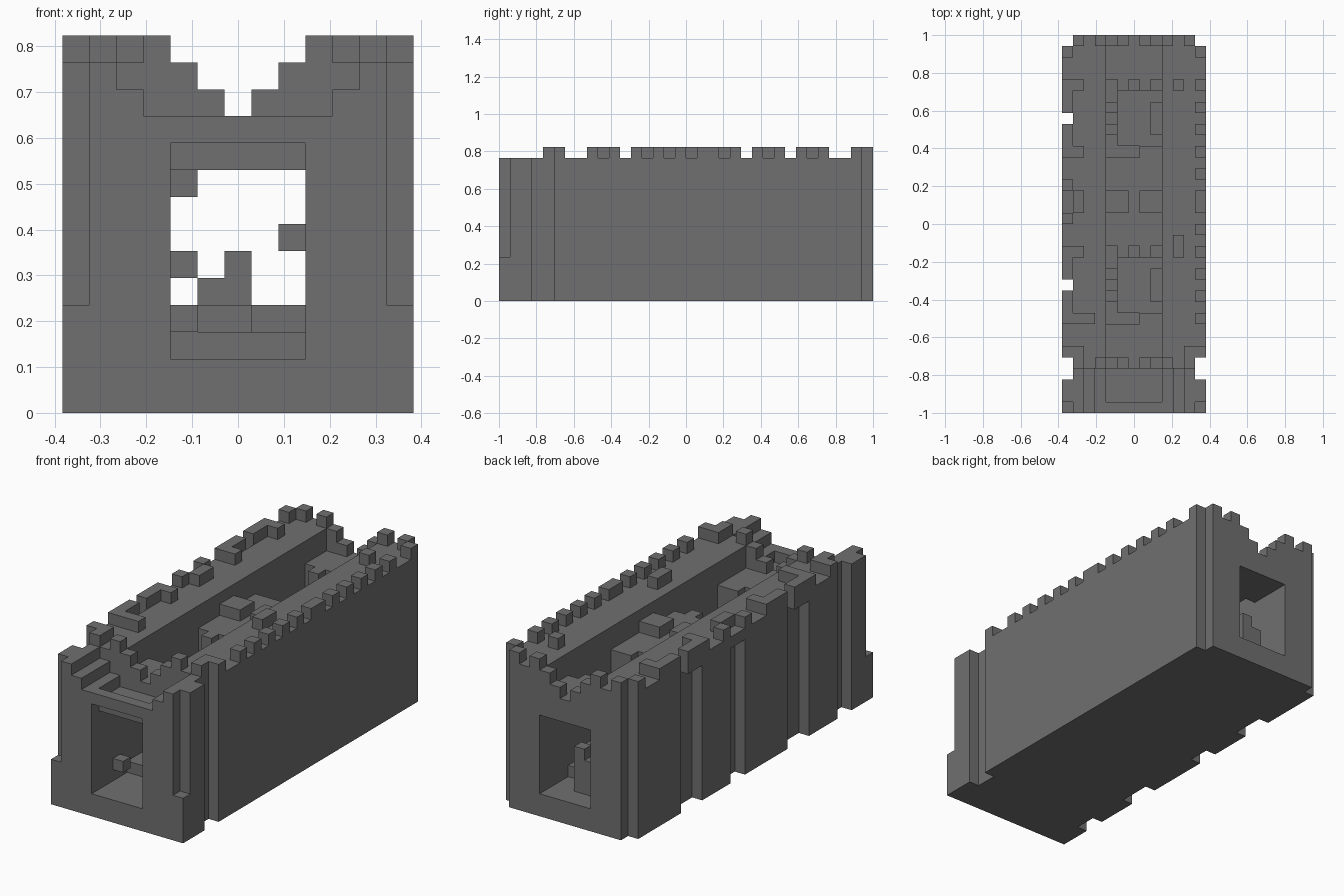
import bpy, bmesh
from mathutils import Vector

old = bpy.data.objects.get("Cube")
if old:
    bpy.data.objects.remove(old, do_unlink=True)

U = 2 / 34                 # one block
NX, NY = 13, 34            # blocks across and along
PERIOD = 15                # the bays repeat along the length

stone = bpy.data.materials.new("grey stone")
stone.use_nodes = True
grey = (0.16, 0.16, 0.16, 1)
stone.diffuse_color = grey
stone.node_tree.nodes["Principled BSDF"].inputs["Base Color"].default_value = grey


def box(i0, i1, j0, j1, k0, k1):
    """Block cells in a half-open range, kept inside the plan."""
    return {(i, j, k) for i in range(i0, i1)
            for j in range(max(j0, 0), min(j1, NY)) for k in range(k0, k1)}


def mirror(cells):
    return cells | {(NX - 1 - i, j, k) for i, j, k in cells}


def bays(cells):
    """Repeat cells in the second bay."""
    return cells | {(i, j + PERIOD, k) for i, j, k in cells if j + PERIOD < NY}


parts = {}

# Floor with raised paving
parts["floor"] = box(1, 12, 0, NY, 0, 2) | box(4, 9, 5, 30, 2, 3)
parts["paving"] = bays(box(5, 9, 9, 14, 3, 4)) | box(4, 9, 15, 22, 3, 4)

# Long side walls with corner and flank recesses
side = mirror(box(0, 4, 0, NY, 0, 13))
side -= mirror(box(0, 1, 0, 1, 4, 13))        # front corner above its plinth
side -= mirror(box(0, 1, 3, 5, 0, 14))        # grooves behind the front towers
side -= mirror(box(0, 1, 33, 34, 0, 14))      # rear corners
side -= mirror(box(2, 3, 0, 4, 12, 13) | box(3, 4, 0, 4, 11, 13))
side -= bays(box(0, 1, 9, 11, 0, 12) | box(0, 1, 11, 12, 0, 13))
side -= box(0, 1, 18, 20, 0, 12)
parts["side_walls"] = side

# End walls with their window openings
parts["front_wall"] = box(4, 9, 0, 1, 0, 2) | box(4, 9, 0, 1, 10, 11)
parts["back_wall"] = box(4, 9, 33, 34, 0, 2) | box(4, 9, 33, 34, 9, 11)

# Broken roof over the hall
roof = box(4, 9, 1, 4, 9, 10) | box(4, 9, 4, 8, 9, 11)
roof |= box(4, 9, 15, 23, 9, 11) | box(4, 9, 30, 33, 9, 11)
roof |= bays(box(7, 9, 8, 9, 9, 11) | box(5, 6, 14, 15, 9, 11) | box(7, 8, 14, 15, 9, 11))
parts["roof"] = roof

# Broken ribs stepping down to the middle
ribs = set()
for j in (4, 33):
    ribs |= box(3, 4, j, j + 1, 13, 14) | box(4, 5, j, j + 1, 11, 13) | box(5, 6, j, j + 1, 11, 12)
ribs |= box(4, 6, 18, 20, 11, 12)
parts["ribs"] = mirror(ribs)

# Regular teeth on the +x wall
left_teeth = set()
for j in (8, 10, 12, 14, 16, 18, 19, 21, 23, 25, 27, 29, 32):
    left_teeth |= box(12, 13, j, j + 1, 13, 14)
for j in (14, 29):
    left_teeth |= box(10, 11, j, j + 2, 13, 14) - box(10, 11, 30, 31, 13, 14)
parts["left_teeth"] = left_teeth

# Worn, stepped teeth on the -x wall
teeth = bays(box(0, 1, 8, 11, 13, 14) | box(1, 2, 8, 9, 13, 14)
             | box(0, 1, 12, 15, 13, 14) | box(1, 2, 14, 15, 13, 14))
teeth |= box(0, 1, 17, 18, 13, 14) | box(1, 2, 18, 20, 13, 14) | box(0, 1, 20, 21, 13, 14)
teeth |= box(0, 1, 32, 33, 13, 14) | box(2, 3, 8, 9, 13, 14)
parts["right_teeth"] = teeth

# Corner teeth shared by both walls
parts["corner_teeth"] = mirror(box(1, 2, 4, 6, 13, 14) | box(0, 1, 5, 6, 13, 14)
                               | box(1, 2, 33, 34, 13, 14))

# Rubble inside the hall
rubble = box(4, 5, 3, 4, 3, 4) | box(7, 9, 8, 9, 3, 4)
rubble |= box(5, 7, 31, 32, 2, 5) | box(6, 7, 31, 32, 5, 6)
rubble |= bays(box(4, 5, 10, 11, 8, 9) | box(4, 5, 12, 13, 5, 6) | box(8, 9, 10, 13, 6, 7))
parts["rubble"] = rubble

solid = set().union(*parts.values())
STEPS = [Vector(s) for s in ((1, 0, 0), (-1, 0, 0), (0, 1, 0), (0, -1, 0), (0, 0, 1), (0, 0, -1))]


def build(name, cells):
    """Skin the exposed sides of the cells and merge flat areas."""
    bm = bmesh.new()
    for c in sorted(cells):
        centre = Vector(c) + Vector((0.5, 0.5, 0.5))
        for n in STEPS:
            if tuple(int(v) for v in Vector(c) + n) in solid:
                continue
            a = Vector((n.y, n.z, n.x)) / 2
            b = n.cross(a)
            ring = [centre + n / 2 + s * a + t * b
                    for s, t in ((-1, -1), (1, -1), (1, 1), (-1, 1))]
            bm.faces.new([bm.verts.new((p - Vector((NX / 2, NY / 2, 0))) * U) for p in ring])
    bmesh.ops.remove_doubles(bm, verts=bm.verts, dist=U / 100)
    bmesh.ops.dissolve_limit(bm, angle_limit=0.01, verts=bm.verts, edges=bm.edges)
    mesh = bpy.data.meshes.new(name)
    bm.to_mesh(mesh)
    bm.free()
    mesh.materials.append(stone)
    bpy.context.collection.objects.link(bpy.data.objects.new(name, mesh))


done = set()
for name, cells in parts.items():
    build(name, cells - done)
    done |= cells
